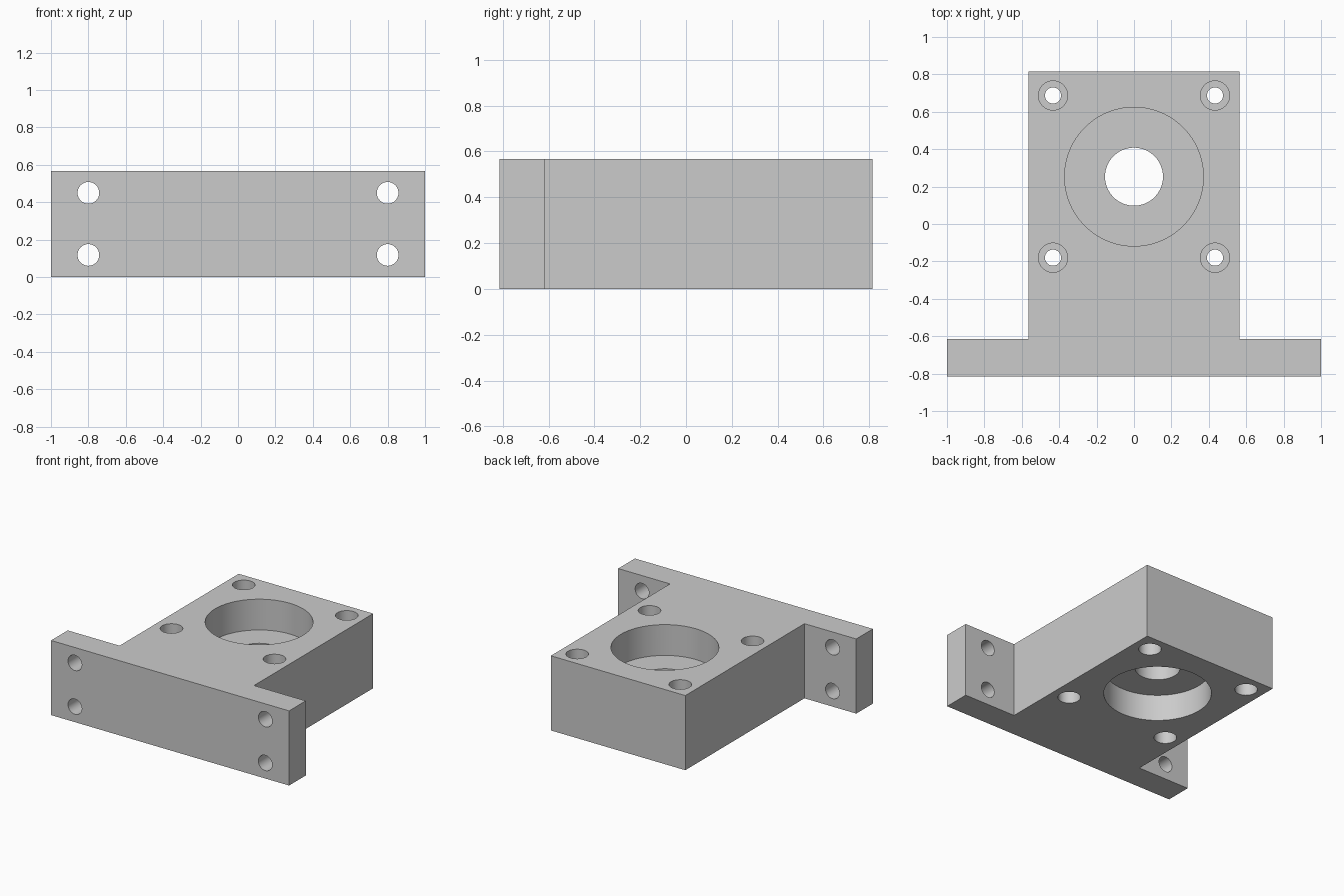
import bpy, bmesh, math
from mathutils import Matrix

cube = bpy.data.objects.get("Cube")
if cube:
    bpy.data.objects.remove(cube, do_unlink=True)

HEIGHT = 0.567
WEB_LOW, WEB_HIGH = 0.2, 0.333      # thin wall left between the counterbores
OVER = 0.05                         # cutters reach past the surface

metal = bpy.data.materials.new("light grey metal")
metal.use_nodes = True
colour = (0.6, 0.6, 0.6, 1)
metal.diffuse_color = colour
metal.node_tree.nodes["Principled BSDF"].inputs["Base Color"].default_value = colour


def make_object(name, bm):
    bmesh.ops.recalc_face_normals(bm, faces=bm.faces)
    mesh = bpy.data.meshes.new(name)
    bm.to_mesh(mesh)
    bm.free()
    obj = bpy.data.objects.new(name, mesh)
    bpy.context.collection.objects.link(obj)
    mesh.materials.append(metal)
    return obj


def add_shaft(bm, profile, matrix, segments=64):
    """Stepped round shaft from (radius, height) pairs, capped at both ends."""
    rings = []
    for radius, z in profile:
        ring = []
        for i in range(segments):
            a = math.tau * i / segments
            ring.append(bm.verts.new(matrix @ Matrix.Translation(
                (radius * math.cos(a), radius * math.sin(a), z)).translation))
        rings.append(ring)
    for low, high in zip(rings, rings[1:]):
        for i in range(segments):
            j = (i + 1) % segments
            bm.faces.new((low[i], low[j], high[j], high[i]))
    bm.faces.new(rings[0][::-1])
    bm.faces.new(rings[-1])


def counterbored(wide, narrow):
    return [(wide, -OVER), (wide, WEB_LOW), (narrow, WEB_LOW),
            (narrow, WEB_HIGH), (wide, WEB_HIGH), (wide, HEIGHT + OVER)]


# T-shaped block: wide flange at the front, body behind
half = [(1, -0.815), (1, -0.615), (0.565, -0.615), (0.565, 0.815)]
outline = half + [(-x, y) for x, y in reversed(half)]
bm = bmesh.new()
base = bm.faces.new([bm.verts.new((x, y, 0)) for x, y in outline])
top = bmesh.ops.extrude_face_region(bm, geom=[base])["geom"]
bmesh.ops.translate(bm, vec=(0, 0, HEIGHT),
                    verts=[g for g in top if isinstance(g, bmesh.types.BMVert)])
block = make_object("mounting_block", bm)

# Cutters: central bearing seat, four corner screw holes, four flange holes
bm = bmesh.new()
add_shaft(bm, counterbored(0.371, 0.155), Matrix.Translation((0, 0.253, 0)), 96)
for side in (-1, 1):
    for y in (-0.18, 0.687):
        add_shaft(bm, counterbored(0.078, 0.043),
                  Matrix.Translation((side * 0.433, y, 0)), 48)
    for z in (0.118, 0.45):
        place = (Matrix.Translation((side * 0.8, -0.715, z))
                 @ Matrix.Rotation(math.pi / 2, 4, "X"))
        add_shaft(bm, [(0.058, -0.15), (0.058, 0.15)], place, 48)
cutter = make_object("hole_cutter", bm)
cutter.hide_render = True

cut = block.modifiers.new("holes", "BOOLEAN")
cut.operation = "DIFFERENCE"
cut.solver = "EXACT"
cut.object = cutter

# Apply the cut, drop the cutter, smooth the round walls
bpy.ops.object.select_all(action="DESELECT")
block.select_set(True)
bpy.context.view_layer.objects.active = block
bpy.ops.object.modifier_apply(modifier=cut.name)
bpy.data.objects.remove(cutter, do_unlink=True)
bpy.ops.object.shade_smooth_by_angle(angle=math.radians(30))
